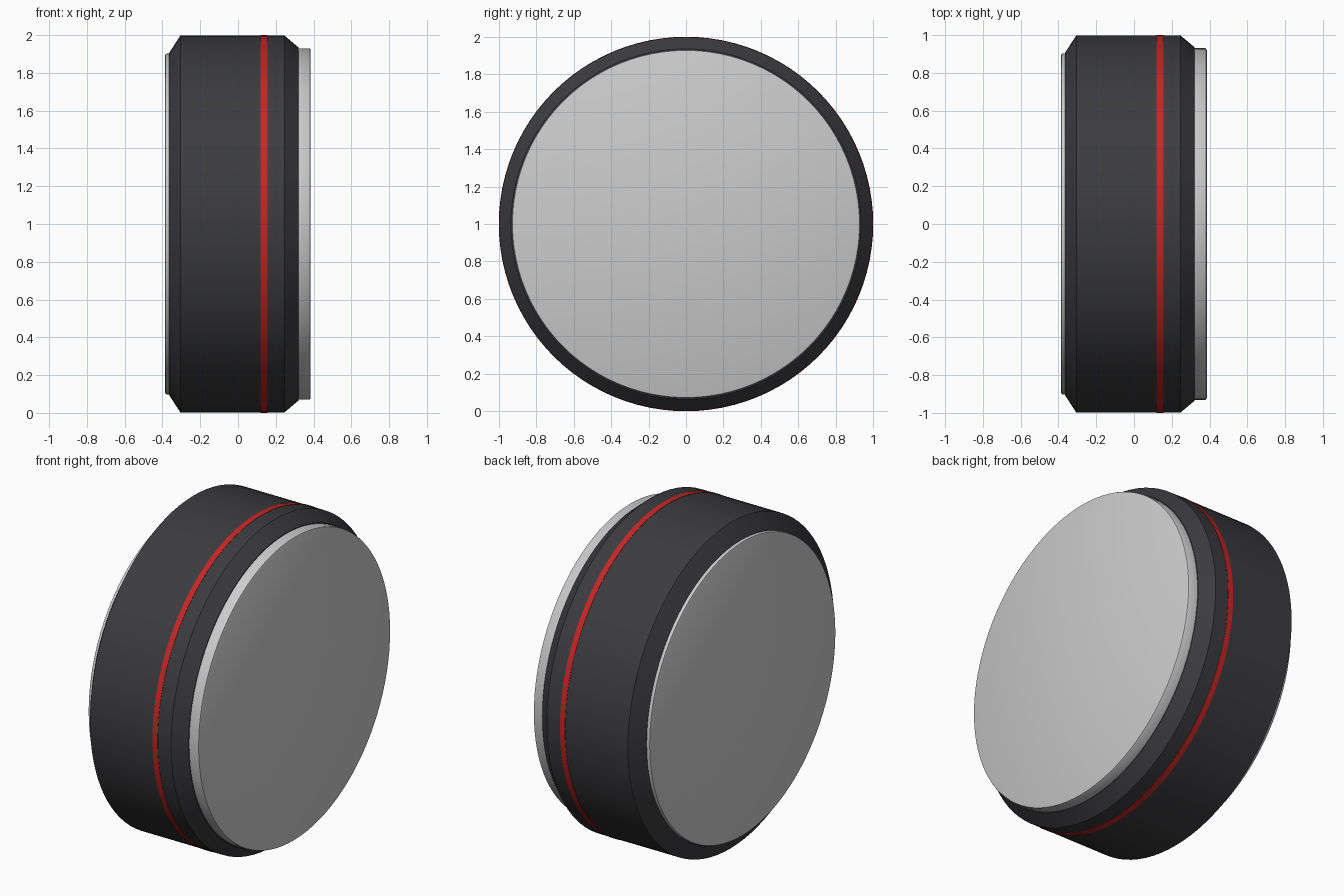
import bpy, bmesh, math
from mathutils import Vector, Matrix

if "Cube" in bpy.data.objects:
    bpy.data.objects.remove(bpy.data.objects["Cube"])


def paint(obj, name, color):
    mat = bpy.data.materials.new(name)
    mat.diffuse_color = color
    mat.use_nodes = True
    mat.node_tree.nodes["Principled BSDF"].inputs["Base Color"].default_value = mat.diffuse_color
    obj.data.materials.append(mat)


def finish(bm, name, angle=28):
    bmesh.ops.recalc_face_normals(bm, faces=bm.faces)
    mesh = bpy.data.meshes.new(name)
    bm.to_mesh(mesh)
    bm.free()
    obj = bpy.data.objects.new(name, mesh)
    bpy.context.collection.objects.link(obj)
    bpy.ops.object.select_all(action='DESELECT')
    obj.select_set(True)
    bpy.context.view_layer.objects.active = obj
    bpy.ops.object.shade_smooth_by_angle(angle=math.radians(angle))
    return obj


def lathe(name, profile, sides=96, closed=False):
    """Revolve (x, radius) points around the horizontal axle at z = 1."""
    bm = bmesh.new()
    rings = []
    for x, r in profile:
        rings.append([bm.verts.new((x, r * math.sin(math.tau * i / sides),
                                    1 + r * math.cos(math.tau * i / sides)))
                      for i in range(sides)])
    pairs = list(zip(rings, rings[1:]))
    if closed:
        pairs.append((rings[-1], rings[0]))
    for a, b in pairs:
        for i in range(sides):
            j = (i + 1) % sides
            bm.faces.new((a[i], a[j], b[j], b[i]))
    if not closed:
        bm.faces.new(rings[0])
        bm.faces.new(rings[-1])
    return finish(bm, name)


# Dark drum with chamfered shoulders
body = lathe("drum_body", [(-0.365, 0.905), (-0.305, 0.998), (0.245, 0.998), (0.32, 0.935)])
paint(body, "charcoal", (0.045, 0.045, 0.05, 1))

# Red stripe wrapped around the drum
stripe = lathe("red_stripe", [(0.12, 0.985), (0.12, 1.0), (0.155, 1.0), (0.155, 0.985)], closed=True)
paint(stripe, "red", (0.55, 0.02, 0.02, 1))

# Pale end discs with softened rims
lathe("front_disc", [(0.31, 0.93), (0.376, 0.93), (0.382, 0.927), (0.385, 0.92)])
lathe("rear_disc", [(-0.355, 0.902), (-0.377, 0.902), (-0.383, 0.899), (-0.386, 0.892)])

# Small flush index mark at the top of the stripe
bm = bmesh.new()
bmesh.ops.create_uvsphere(bm, u_segments=24, v_segments=12, radius=1,
                          matrix=Matrix.Translation(Vector((0.1375, 0, 1.989)))
                          @ Matrix.Diagonal((0.028, 0.06, 0.0105, 1)))
mark = finish(bm, "index_mark", 60)
paint(mark, "mark_charcoal", (0.045, 0.045, 0.05, 1))
